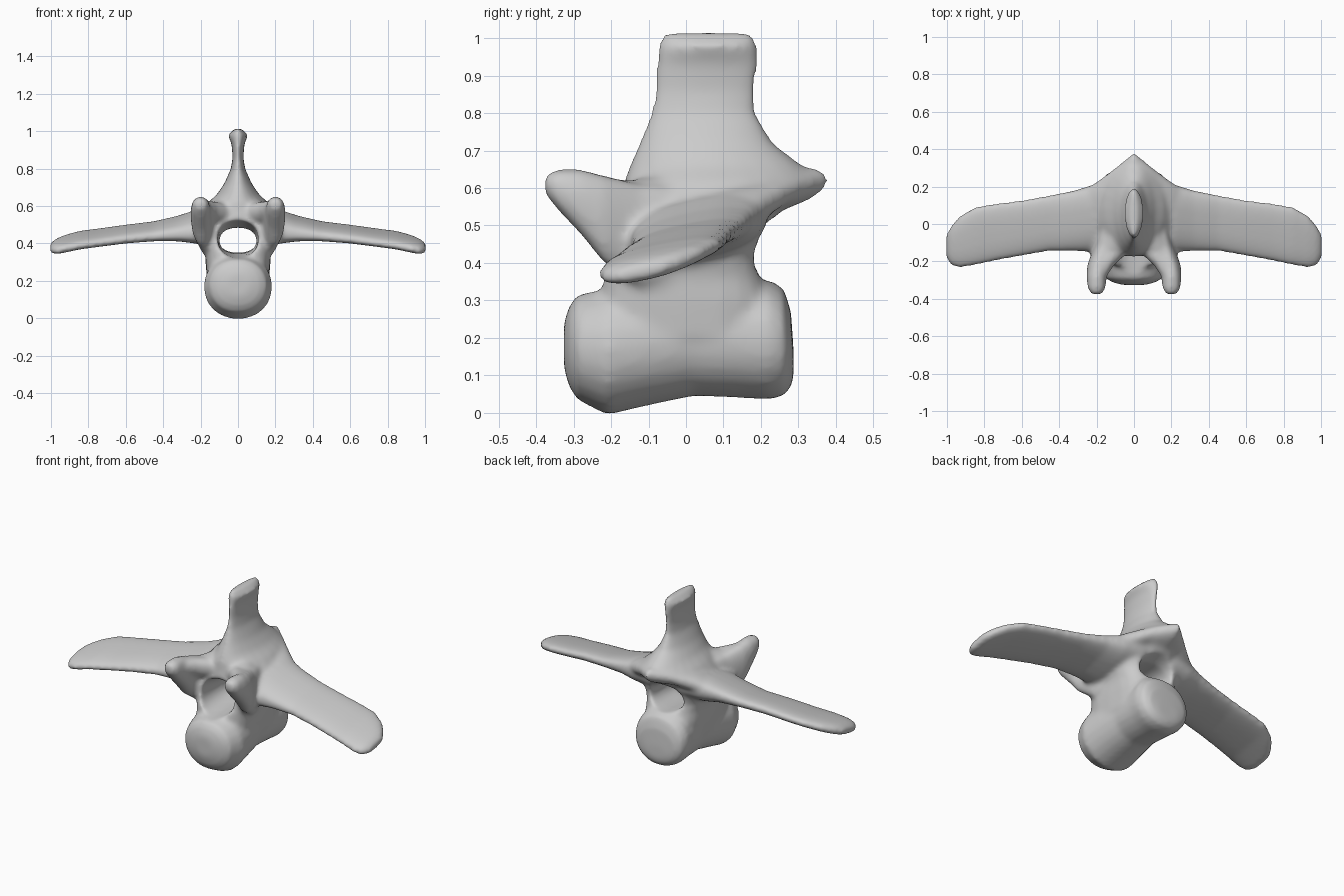
import bpy, bmesh, math
from mathutils import Vector

if "Cube" in bpy.data.objects:
    bpy.data.objects.remove(bpy.data.objects["Cube"], do_unlink=True)

bone = bpy.data.materials.new("bone_grey")
bone.use_nodes = True
GREY = (0.6, 0.6, 0.6, 1)
bone.diffuse_color = GREY
bone.node_tree.nodes["Principled BSDF"].inputs["Base Color"].default_value = GREY


def loft(bm, sections, power=1.0, sides=24):
    """Closed tube through rings given as (centre, half axis, half axis)."""
    def bend(t):
        return math.copysign(abs(t) ** power, t)
    rings = []
    for centre, a, b in sections:
        angles = [math.tau * i / sides for i in range(sides)]
        rings.append([bm.verts.new(Vector(centre) + Vector(a) * bend(math.cos(t))
                                   + Vector(b) * bend(math.sin(t))) for t in angles])
    for low, high in zip(rings, rings[1:]):
        for i in range(sides):
            j = (i + 1) % sides
            bm.faces.new((low[i], low[j], high[j], high[i]))
    bm.faces.new(rings[0])
    bm.faces.new(rings[-1])


def along_x(rows, side=1):
    """Rows of x, front, back, height, half thickness; tilted down to the front."""
    return [((side * x, (f + k) / 2, z), (0, (k - f) / 2, (k - f) * .1), (0, 0, t))
            for x, f, k, z, t in rows]


def along_y(rows, side=1):
    """Rows of y, x, half width, bottom, top."""
    return [((side * x, y, (lo + hi) / 2), (w, 0, 0), (0, 0, (hi - lo) / 2))
            for y, x, w, lo, hi in rows]


def along_z(rows):
    """Rows of z, half width, front, back."""
    return [((0, (f + k) / 2, z), (w, 0, 0), (0, (k - f) / 2, 0))
            for z, w, f, k in rows]


def finish(bm, name):
    bmesh.ops.recalc_face_normals(bm, faces=bm.faces)
    mesh = bpy.data.meshes.new(name)
    bm.to_mesh(mesh)
    bm.free()
    obj = bpy.data.objects.new(name, mesh)
    bpy.context.collection.objects.link(obj)
    return obj


bm = bmesh.new()

# Waisted body with domed ends and a keel at the bottom
loft(bm, along_y([
    (-.326, 0, .06, .12, .24), (-.312, 0, .115, .07, .285), (-.29, 0, .152, .035, .315),
    (-.21, 0, .183, -.006, .34), (-.1, 0, .172, .02, .35), (.02, 0, .158, .045, .36),
    (.15, 0, .163, .04, .36), (.22, 0, .17, .035, .36), (.262, 0, .155, .045, .33),
    (.28, 0, .12, .07, .27), (.287, 0, .07, .09, .17)]), .95)

# Boxy side walls that the canal passes through
loft(bm, along_z([
    (.2, .165, -.23, .22), (.3, .174, -.235, .228), (.36, .176, -.23, .21),
    (.41, .19, -.215, .196), (.47, .215, -.2, .205), (.53, .23, -.17, .22)]), .6)

# Roof rising into the upright spine
loft(bm, along_z([
    (.46, .2, -.18, .2), (.52, .22, -.18, .235), (.57, .2, -.17, .29),
    (.62, .16, -.165, .34), (.66, .115, -.15, .31), (.72, .074, -.125, .232),
    (.8, .038, -.094, .187), (.86, .029, -.082, .185), (.93, .034, -.081, .192),
    (.98, .054, -.074, .19), (1.015, .016, -.062, .18)]))

# Pointed rear ledge
loft(bm, along_x([
    (-.24, -.05, .2, .515, .05), (-.2, -.05, .225, .53, .055), (-.1, -.05, .3, .565, .055),
    (0, -.05, .382, .58, .06), (.1, -.05, .3, .565, .055), (.2, -.05, .225, .53, .055),
    (.24, -.05, .2, .515, .05)]), .85)

for side in (-1, 1):
    # Flat side wing
    loft(bm, along_x([
        (.1, -.13, .22, .495, .085), (.22, -.15, .21, .49, .08), (.32, -.145, .18, .48, .056),
        (.45, -.145, .155, .465, .04), (.6, -.172, .128, .45, .036), (.75, -.2, .11, .43, .034),
        (.85, -.222, .092, .417, .034), (.93, -.235, .045, .397, .034),
        (.975, -.225, -.005, .383, .032), (1.006, -.18, -.06, .375, .018)], side), .78)
    # Front prong
    loft(bm, along_y([
        (-.378, .2, .025, .585, .635), (-.345, .2, .048, .545, .65), (-.28, .2, .054, .475, .65),
        (-.22, .195, .055, .4, .635), (-.12, .16, .055, .33, .61), (0, .14, .04, .32, .6)],
        side), .9)
    # Web joining the prong to the roof
    loft(bm, along_y([
        (-.3, .2, .04, .56, .635), (-.22, .165, .06, .52, .63),
        (-.15, .115, .085, .5, .62), (-.06, .07, .09, .5, .64)], side))

vertebra = finish(bm, "vertebra")

# Canal opening, flared at both ends
bm = bmesh.new()
loft(bm, along_y([
    (-.45, 0, .13, .3, .58), (-.2, 0, .11, .325, .53), (0, 0, .1, .345, .484),
    (.15, 0, .105, .35, .49), (.25, 0, .12, .35, .525), (.42, 0, .15, .35, .58)]), .9)
canal = finish(bm, "canal_cutter")
canal.hide_render = True

# Fuse the parts, cut the canal and soften the joins
bpy.ops.object.select_all(action="DESELECT")
bpy.context.view_layer.objects.active = vertebra
vertebra.select_set(True)


def remesh(name):
    mod = vertebra.modifiers.new(name, "REMESH")
    mod.mode = "VOXEL"
    mod.voxel_size = .01


remesh("fuse")
cut = vertebra.modifiers.new("cut_canal", "BOOLEAN")
cut.operation = "DIFFERENCE"
cut.solver = "EXACT"
cut.object = canal
remesh("even")
soft = vertebra.modifiers.new("soften", "SMOOTH")
soft.factor = .5
soft.iterations = 14
for mod in list(vertebra.modifiers):
    bpy.ops.object.modifier_apply(modifier=mod.name)
bpy.data.objects.remove(canal, do_unlink=True)

vertebra.data.materials.clear()
vertebra.data.materials.append(bone)
for face in vertebra.data.polygons:
    face.material_index = 0
    face.use_smooth = True
